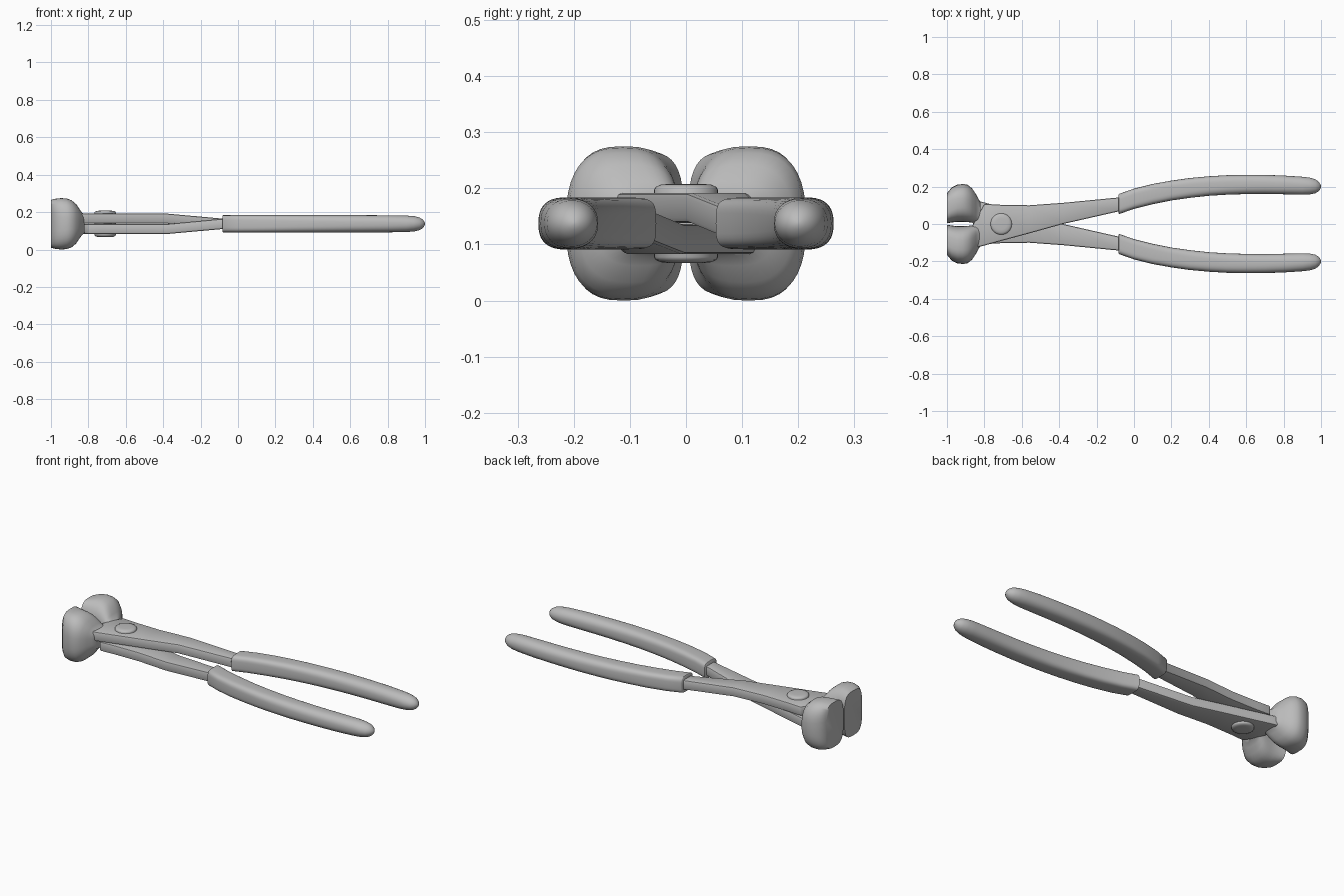
import bpy
import bmesh
import math

cube = bpy.data.objects.get("Cube")
if cube:
    bpy.data.objects.remove(cube, do_unlink=True)

MID = 0.1375  # height of the tool's middle plane

steel = bpy.data.materials.new("grey_steel")
steel.use_nodes = True
GREY = (0.5, 0.5, 0.5, 1)
steel.diffuse_color = GREY
steel.node_tree.nodes["Principled BSDF"].inputs["Base Color"].default_value = GREY


def finish(name, bm, angle=40, bevel=0):
    bmesh.ops.recalc_face_normals(bm, faces=bm.faces)
    if bevel:
        sharp = [e for e in bm.edges if e.calc_face_angle(0) > 0.6]
        bmesh.ops.bevel(bm, geom=sharp, offset=bevel, segments=2,
                        profile=0.5, affect='EDGES', clamp_overlap=True)
    mesh = bpy.data.meshes.new(name)
    bm.to_mesh(mesh)
    bm.free()
    mesh.materials.append(steel)
    obj = bpy.data.objects.new(name, mesh)
    bpy.context.collection.objects.link(obj)
    bpy.ops.object.select_all(action='DESELECT')
    obj.select_set(True)
    bpy.context.view_layer.objects.active = obj
    bpy.ops.object.shade_smooth_by_angle(angle=math.radians(angle))
    return obj


def loft(rings):
    """Skin a row of equal rings and cap both ends."""
    bm = bmesh.new()
    rows = [[bm.verts.new(p) for p in ring] for ring in rings]
    n = len(rows[0])
    for a, b in zip(rows, rows[1:]):
        for i in range(n):
            j = (i + 1) % n
            bm.faces.new((a[i], a[j], b[j], b[i]))
    bm.faces.new(rows[0])
    bm.faces.new(rows[-1])
    return bm


def rounded(x, y0, y1, half_z, power, side, n=40):
    """Superellipse ring across the tool."""
    ring = []
    for i in range(n):
        t = math.tau * i / n
        c, s = math.cos(t), math.sin(t)
        u = math.copysign(abs(c) ** (2 / power), c)
        v = math.copysign(abs(s) ** (2 / power), s)
        y = (y0 + y1) / 2 + u * (y1 - y0) / 2
        ring.append((x, y * side, MID + v * half_z * side))
    return ring


def boxed(x, y0, y1, z0, z1, side):
    corners = ((y0, z0), (y1, z0), (y1, z1), (y0, z1))
    return [(x, y * side, MID + z * side) for y, z in corners]


# x, inner y, outer y, half height, squareness
JAW = [(-1, .004, .165, .128, 3.4), (-.975, .008, .195, .134, 3),
       (-.945, .012, .21, .1375, 2.7), (-.915, .012, .214, .135, 2.6),
       (-.89, .01, .21, .126, 2.6), (-.865, .008, .19, .105, 2.6),
       (-.845, .006, .16, .075, 2.8), (-.832, .005, .135, .058, 3),
       (-.82, .005, .115, .05, 3.5)]

# x, low y, high y, low z, high z relative to the middle plane
ARM = [(-.87, -.13, -.02, .001, .05), (-.828, -.122, .06, .001, .0545),
       (-.8, -.115, .108, .001, .0545), (-.72, -.093, .103, .001, .0545),
       (-.56, -.05, .1, .001, .0545), (-.38, 0, .113, .001, .0545),
       (-.08, .068, .142, -.0275, .0275), (0, .1, .165, -.0275, .0275)]

# x, centre y, half width, half height, squareness
GRIP = [(-.083, .107, .05, .042, 4), (-.08, .107, .054, .046, 4),
        (0, .135, .054, .0465, 4), (.1, .16, .054, .0465, 3.8),
        (.2, .179, .053, .0465, 3.5), (.3, .193, .053, .0465, 3.2),
        (.4, .203, .052, .0465, 3), (.5, .209, .052, .0465, 2.8),
        (.6, .2115, .0515, .0465, 2.6), (.7, .2115, .051, .046, 2.5),
        (.8, .209, .05, .0455, 2.4), (.9, .2045, .048, .044, 2.2),
        (.94, .203, .045, .041, 2), (.97, .2015, .037, .034, 2),
        (.988, .2005, .025, .023, 2), (.997, .2, .012, .011, 2),
        (1, .2, .003, .003, 2)]

# The two halves are half-turn copies about the long axis
for label, side in (("left", 1), ("right", -1)):
    finish(label + "_jaw",
           loft([rounded(x, a, b, h, p, side) for x, a, b, h, p in JAW]), 50)
    finish(label + "_arm", loft([boxed(*row, side) for row in ARM]), 40, .009)
    finish(label + "_grip",
           loft([rounded(x, y - w, y + w, h, p, side) for x, y, w, h, p in GRIP]), 50)

# Pivot rivet with a low domed head above and below
PROFILE = [(.03, .0705), (.045, .069), (.054, .065), (.057, .06)]
levels = [(r, -z) for r, z in PROFILE] + [(r, z) for r, z in reversed(PROFILE)]
finish("pivot_rivet", loft([
    [(-.71 + r * math.cos(math.tau * i / 32), r * math.sin(math.tau * i / 32), MID + z)
     for i in range(32)] for r, z in levels]), 50)
